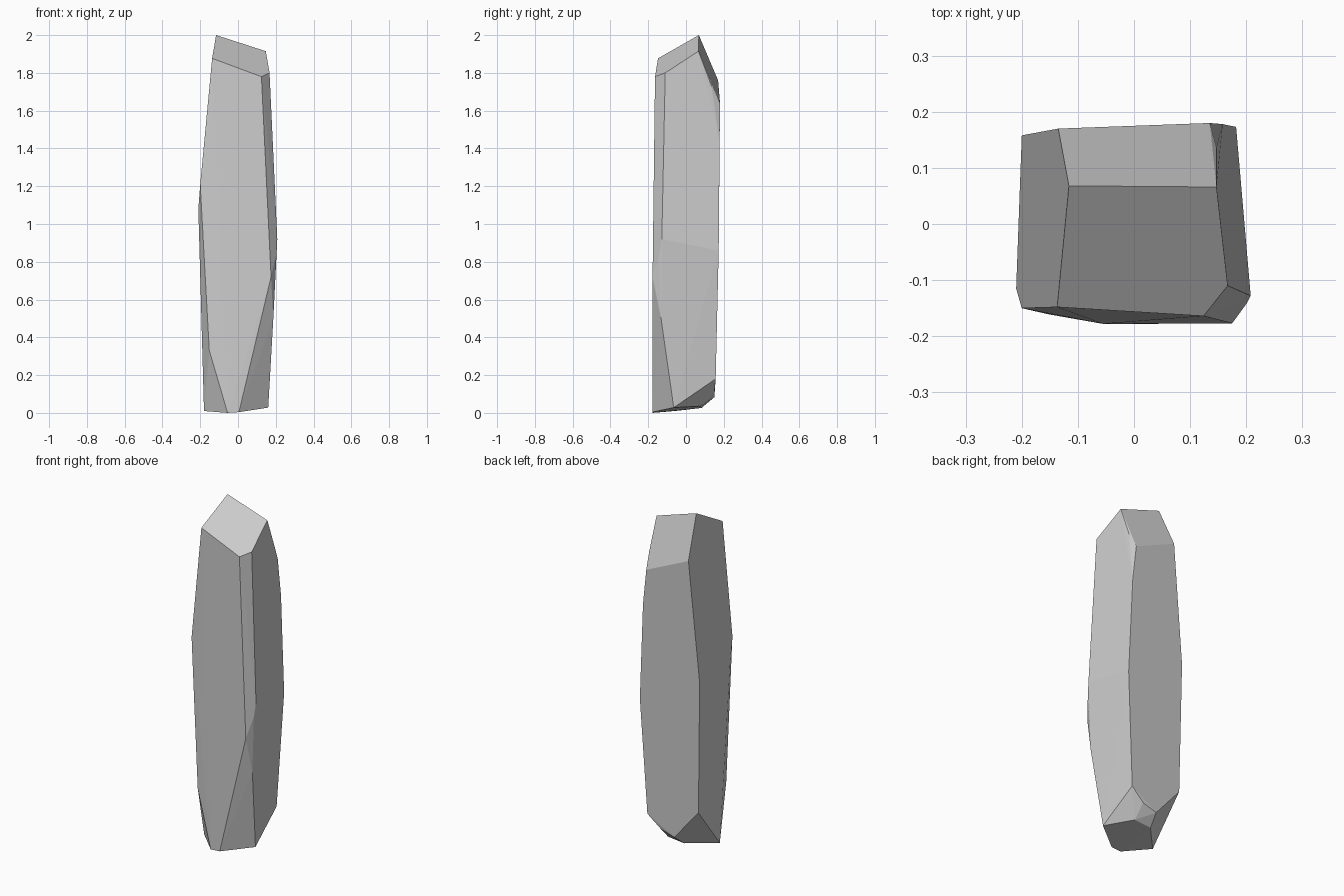
import bpy, bmesh, math

if "Cube" in bpy.data.objects:
    bpy.data.objects.remove(bpy.data.objects["Cube"])

# Facet corners of the standing stone, grouped from the crown down
crown = [(-.116, .068, 2.0), (.147, .066, 1.915), (.167, -.11, 1.80),
         (.124, -.164, 1.78), (-.137, -.148, 1.877)]
back_shoulder = [(-.135, .17, 1.76), (.135, .18, 1.64),
                 (.147, .135, 1.73), (.158, .178, 1.43)]
waist = [(.208, -.128, .92), (.182, .173, .86), (.202, -.14, .84),
         (.175, -.177, .72), (.187, -.132, .5),
         (-.2, -.15, 1.21), (-.21, -.115, 1.08), (-.2, .158, 1.05)]
lower = [(-.152, -.161, .33), (-.187, .15, .27), (.144, .157, .18)]
foot = [(.16, -.065, .028), (.005, -.178, .004), (-.055, -.178, 0),
        (-.18, -.06, .01), (-.045, .082, .026), (.062, .08, .036),
        (.062, .15, .11), (-.028, .15, .083)]

# Solid faceted block wrapped around the corners
bm = bmesh.new()
for p in crown + back_shoulder + waist + lower + foot:
    bm.verts.new(p)
res = bmesh.ops.convex_hull(bm, input=bm.verts[:])
loose = [v for v in bm.verts if not v.link_faces]
bmesh.ops.delete(bm, geom=loose, context='VERTS')

# Merge nearly coplanar triangles into clean facets
bmesh.ops.dissolve_limit(bm, angle_limit=math.radians(2),
                         verts=bm.verts[:], edges=bm.edges[:])
bmesh.ops.recalc_face_normals(bm, faces=bm.faces[:])

mesh = bpy.data.meshes.new("standing_stone")
bm.to_mesh(mesh)
bm.free()
stone = bpy.data.objects.new("standing_stone", mesh)
bpy.context.collection.objects.link(stone)
